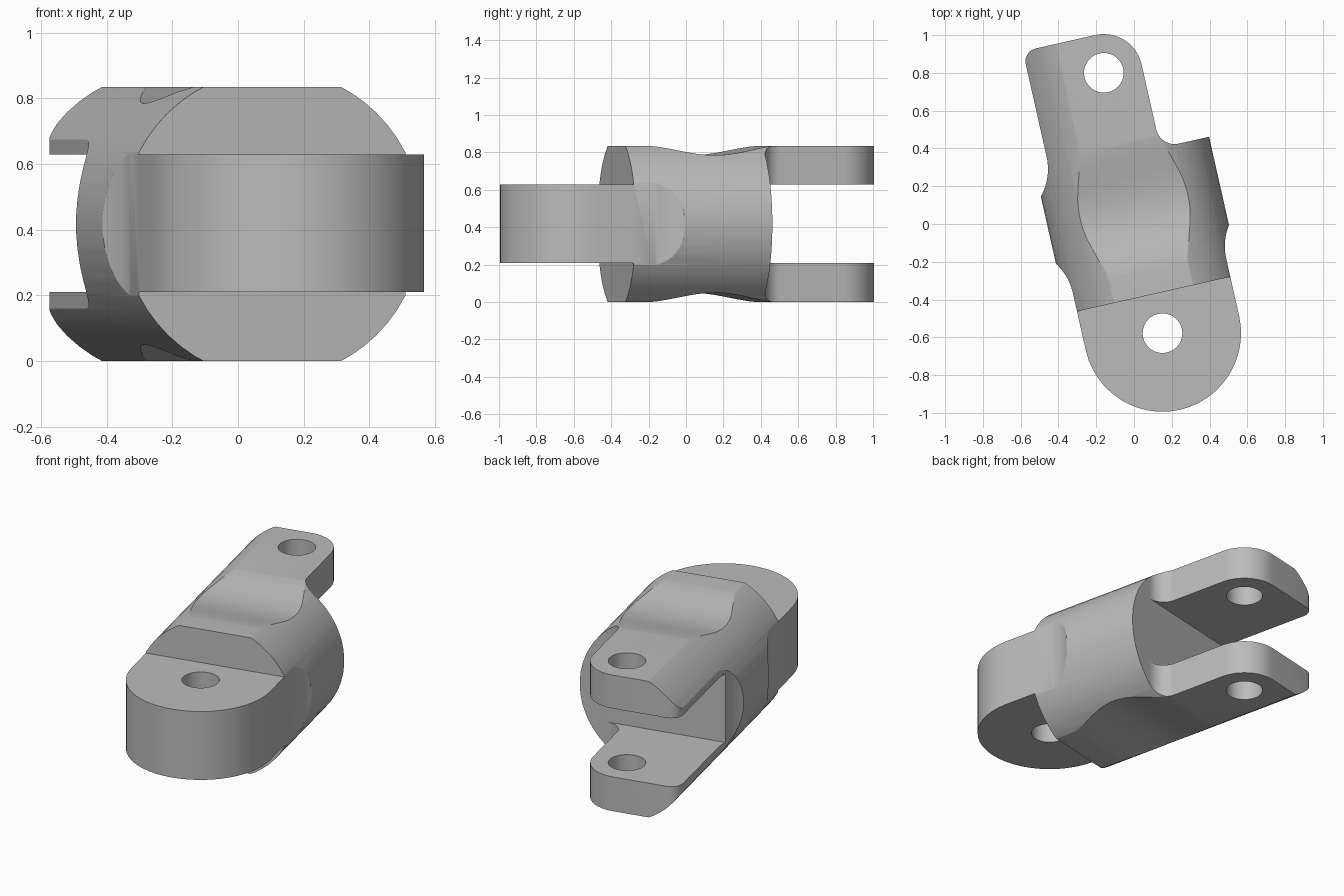
import bpy, bmesh
from math import sin, cos, pi, radians
from mathutils import Matrix

if "Cube" in bpy.data.objects:
    bpy.data.objects.remove(bpy.data.objects["Cube"])

HEIGHT = 0.835
MID = HEIGHT / 2
SLOT_LOW, SLOT_HIGH = 0.21, 0.63
HALF_WIDTH = 0.416
FRONT_HOLE, BACK_HOLE = -0.597, 0.816


def arc(cx, cy, r, start, end, n=12):
    angles = [radians(start + (end - start) * i / n) for i in range(n + 1)]
    return [(cx + r * cos(a), cy + r * sin(a)) for a in angles]


def prism(name, points, axis, low, high):
    """Extrude a closed profile along an axis."""
    place = {"z": lambda a, b, c: (a, b, c),
             "x": lambda a, b, c: (c, a, b),
             "y": lambda a, b, c: (b, c, a)}[axis]
    bm = bmesh.new()
    rings = [[bm.verts.new(place(a, b, c)) for a, b in points] for c in (low, high)]
    bm.faces.new(rings[0])
    bm.faces.new(rings[1])
    for i in range(len(points)):
        j = (i + 1) % len(points)
        bm.faces.new((rings[0][i], rings[0][j], rings[1][j], rings[1][i]))
    bmesh.ops.recalc_face_normals(bm, faces=bm.faces)
    mesh = bpy.data.meshes.new(name)
    bm.to_mesh(mesh)
    bm.free()
    obj = bpy.data.objects.new(name, mesh)
    bpy.context.collection.objects.link(obj)
    return obj


def box(name, y0, y1, z0, z1):
    return prism(name, [(y0, z0), (y1, z0), (y1, z1), (y0, z1)], "x", -1, 1)


def combine(target, tool, operation):
    mod = target.modifiers.new("Shape", "BOOLEAN")
    mod.operation = operation
    mod.solver = "EXACT"
    mod.object = tool
    bpy.context.view_layer.objects.active = target
    bpy.ops.object.modifier_apply(modifier=mod.name)
    bpy.data.objects.remove(tool)


# Plan outline: round tongue, wide middle, offset fork with fillets
outline = arc(0, FRONT_HOLE, HALF_WIDTH, 180, 360, 24)
outline += arc(HALF_WIDTH + 0.295, -0.285, 0.295, 180, 144)
outline += [(0.5, -0.11), (0.5, 0.363)]
outline += arc(0.305, 0.463, 0.1, 270, 180)
outline += arc(0, BACK_HOLE, 0.205, 0, 90)
outline += arc(-0.323, 0.951, 0.07, 90, 180, 8)
outline += arc(-0.693, 0.45, 0.3, 0, -43)
outline += [(-0.5, 0.245), (-0.5, -0.11)]
outline += arc(-HALF_WIDTH - 0.295, -0.285, 0.295, 36, 0)
link = prism("link_body", outline, "z", 0, HEIGHT)

# Round the body lengthwise
barrel = prism("barrel", arc(MID, 0, 0.47, 0, 360, 58)[:-1], "y", -1.5, 1.5)
combine(link, barrel, "INTERSECT")

# Steps above and below the tongue, and the fork slot
combine(link, box("step_top", -2, -0.385, SLOT_HIGH, 2), "DIFFERENCE")
combine(link, box("step_bottom", -2, -0.385, -2, SLOT_LOW), "DIFFERENCE")
combine(link, box("fork_slot", 0.363, 2, SLOT_LOW, SLOT_HIGH), "DIFFERENCE")

# Shallow saddles across the top and bottom
for side in (1, -1):
    saddle = []
    for i in range(25):
        t = i / 12 - 1
        depth = 0.053 * (1 + cos(pi * t)) / 2 - 0.003
        saddle.append((0.09 + 0.4 * t, MID + side * (MID - depth)))
    saddle += [(0.49, MID + side), (-0.31, MID + side)]
    combine(link, prism("saddle", saddle, "x", -1, 1), "DIFFERENCE")

# Pin holes
for y in (FRONT_HOLE, BACK_HOLE):
    pin = prism("pin", arc(0, y, 0.105, 0, 360, 32)[:-1], "z", -1, 2)
    combine(link, pin, "DIFFERENCE")

# Turn the link to its resting angle
link.data.transform(Matrix.Rotation(radians(12.7), 4, "Z") @ Matrix.Translation((0.02, 0, 0)))

grey = bpy.data.materials.new("plain_grey")
grey.use_nodes = True
colour = (0.5, 0.5, 0.5, 1)
grey.diffuse_color = colour
grey.node_tree.nodes["Principled BSDF"].inputs["Base Color"].default_value = colour
link.data.materials.clear()
link.data.materials.append(grey)

bpy.ops.object.select_all(action="DESELECT")
link.select_set(True)
bpy.context.view_layer.objects.active = link
bpy.ops.object.shade_smooth_by_angle(angle=radians(25))
